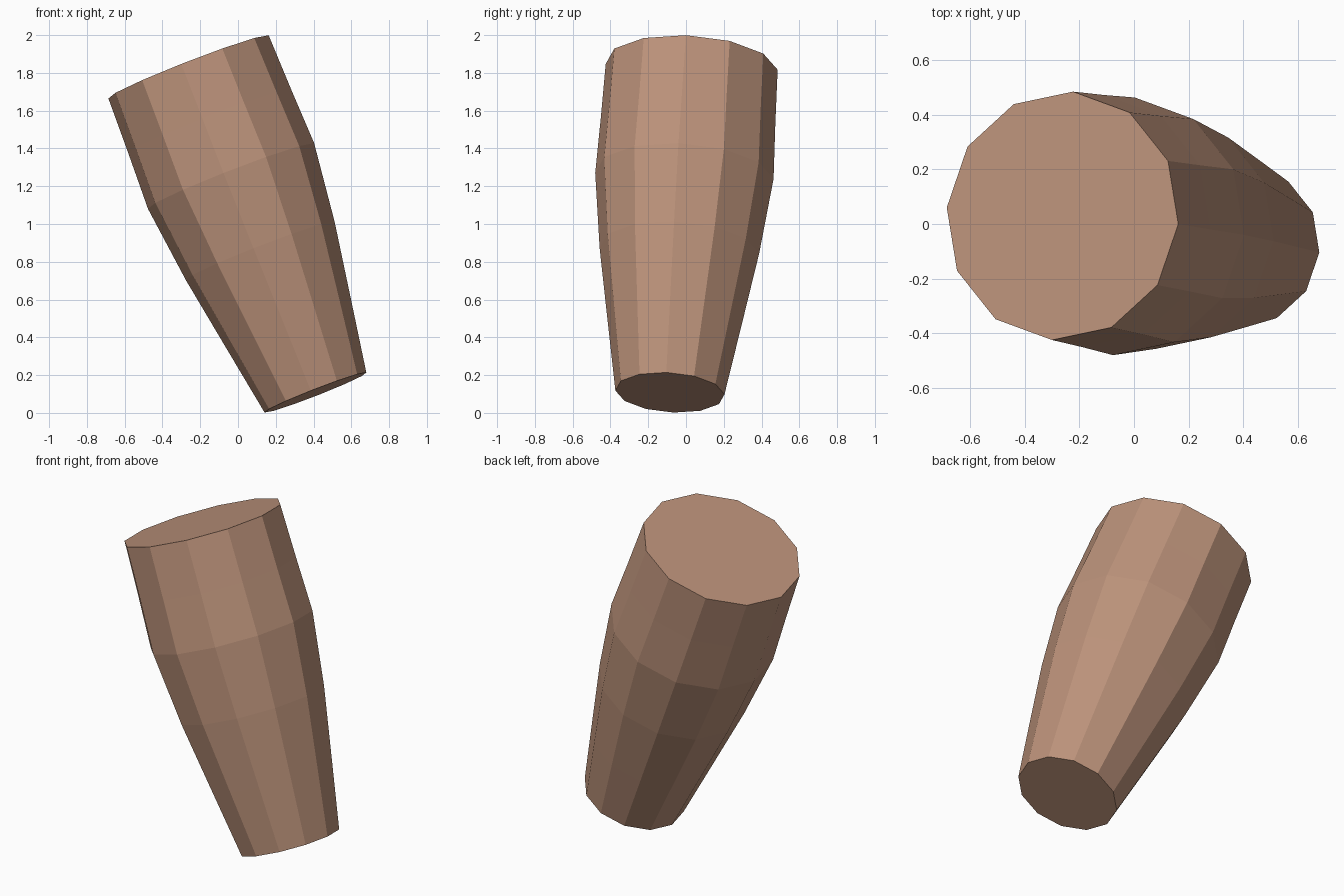
import bpy, bmesh, math
from mathutils import Vector

if "Cube" in bpy.data.objects:
    bpy.data.objects.remove(bpy.data.objects["Cube"])

SIDES = 12
BOTTOM = Vector((0.41, -0.085, 0.108))
TOP = Vector((-0.262, 0.03, 1.832))
# (fraction along the axis, radius), from the narrow end to the wide end
RINGS = [(0.0, 0.29), (0.21, 0.355), (0.435, 0.424),
         (0.665, 0.474), (0.833, 0.464), (1.0, 0.457)]

# tilted frame: axis, and the direction of the first corner of each ring
axis = (TOP - BOTTOM).normalized()
u = Vector((0.422, -0.03, 0.17))
u = (u - axis * u.dot(axis)).normalized()
v = axis.cross(u)

bm = bmesh.new()
loops = []
for t, r in RINGS:
    c = BOTTOM.lerp(TOP, t)
    angles = [2 * math.pi * i / SIDES for i in range(SIDES)]
    loops.append([bm.verts.new(c + r * (u * math.cos(a) + v * math.sin(a)))
                  for a in angles])

# side walls
for lo, hi in zip(loops, loops[1:]):
    for i in range(SIDES):
        j = (i + 1) % SIDES
        bm.faces.new((lo[i], lo[j], hi[j], hi[i]))

# end caps
bm.faces.new(loops[0][::-1])
bm.faces.new(loops[-1])
bmesh.ops.recalc_face_normals(bm, faces=bm.faces)

mesh = bpy.data.meshes.new("tapered_limb")
bm.to_mesh(mesh)
bm.free()

mat = bpy.data.materials.new("warm tan")
mat.diffuse_color = (0.50, 0.288, 0.195, 1)
mat.use_nodes = True
mat.node_tree.nodes["Principled BSDF"].inputs["Base Color"].default_value = mat.diffuse_color
mesh.materials.append(mat)
bpy.context.collection.objects.link(bpy.data.objects.new("tapered_limb", mesh))
